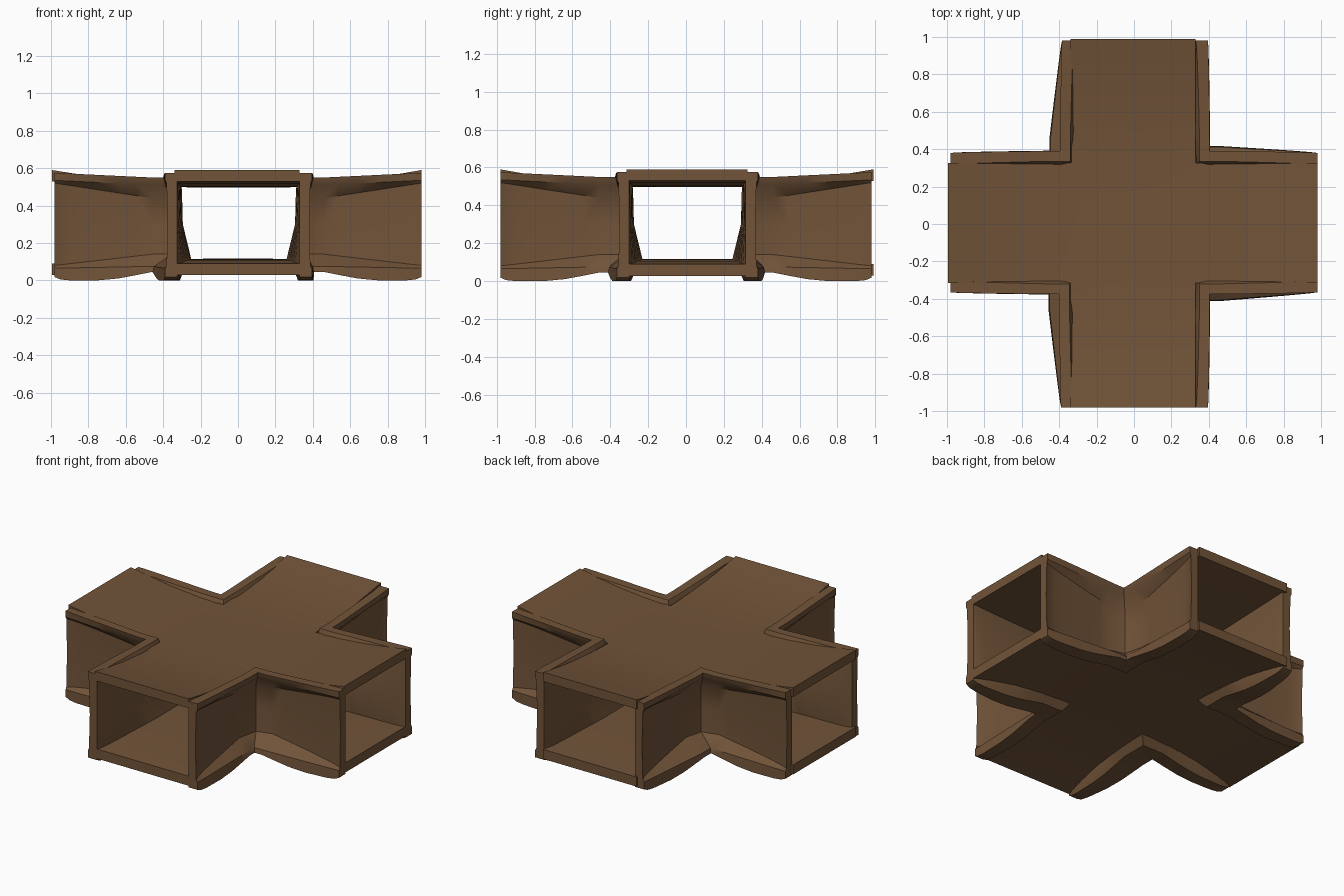
import bpy, bmesh, math

if "Cube" in bpy.data.objects:
    bpy.data.objects.remove(bpy.data.objects["Cube"])

wood = bpy.data.materials.new("brown earth")
wood.diffuse_color = (0.165, 0.087, 0.04, 1)
wood.use_nodes = True
wood.node_tree.nodes["Principled BSDF"].inputs["Base Color"].default_value = wood.diffuse_color


def finish(bm, name, angle=25):
    bmesh.ops.recalc_face_normals(bm, faces=bm.faces[:])
    me = bpy.data.meshes.new(name)
    bm.to_mesh(me)
    bm.free()
    ob = bpy.data.objects.new(name, me)
    bpy.context.collection.objects.link(ob)
    me.materials.append(wood)
    bpy.ops.object.select_all(action='DESELECT')
    ob.select_set(True)
    bpy.context.view_layer.objects.active = ob
    bpy.ops.object.shade_smooth_by_angle(angle=math.radians(angle))
    return ob


def lerp(a, b, t):
    return a + (b - a) * t


# cross-shaped panel, thin in the middle and thick at the arm ends
# mid and end are (top z, bottom z)
def slab(name, xs, ys, mid, end):
    bm = bmesh.new()
    layers = []
    for side in (0, 1):
        grid = {}
        for i, x in enumerate(xs):
            for j, y in enumerate(ys):
                r = min(1, max(abs(x), abs(y)) / 0.97)
                z = lerp(mid[side], end[side], r ** 3)
                grid[i, j] = bm.verts.new((x, y, z))
        layers.append(grid)
    top, bot = layers
    a, b = 4, len(xs) - 5          # index range of the arm width
    cells = {(i, j) for i in range(len(xs) - 1) for j in range(len(ys) - 1)
             if a <= i < b or a <= j < b}
    for i, j in cells:
        ring = [(i, j), (i + 1, j), (i + 1, j + 1), (i, j + 1)]
        for g in (top, bot):
            bm.faces.new([g[k] for k in ring])
        sides = [(i, j - 1), (i + 1, j), (i, j + 1), (i - 1, j)]
        for k, nb in enumerate(sides):
            if nb not in cells:
                p, q = ring[k], ring[(k + 1) % 4]
                bm.faces.new((top[p], top[q], bot[q], bot[p]))
    bmesh.ops.delete(bm, geom=[v for v in bm.verts if not v.link_faces], context='VERTS')
    return finish(bm, name)


xs = [-0.995, -0.85, -0.7, -0.5, -0.34, -0.15, 0.0, 0.15, 0.33, 0.5, 0.7, 0.85, 0.98]
ys = [-0.98, -0.85, -0.7, -0.5, -0.315, -0.15, 0.0, 0.15, 0.325, 0.5, 0.7, 0.85, 0.99]
slab("roof", xs, ys, (0.52, 0.497), (0.59, 0.53))
slab("floor", xs, ys, (0.116, 0.095), (0.09, 0.028))

# wall section as (offset, z): up the outside, then down the inside
END = [(0, 0.018), (0, 0.065), (-0.008, 0.08), (-0.014, 0.3), (-0.008, 0.52), (0, 0.535),
       (0, 0.575), (-0.065, 0.575), (-0.065, 0.52), (-0.065, 0.3), (-0.065, 0.08), (-0.065, 0.018)]
CORNER = [(0.012, 0.045), (0.006, 0.075), (-0.062, 0.14), (-0.068, 0.3), (-0.062, 0.44), (0, 0.51),
          (0.01, 0.55), (-0.045, 0.55), (-0.085, 0.49), (-0.09, 0.3), (-0.135, 0.115), (-0.08, 0.045)]
N = len(END)
PANEL = (2, 3, 4)                  # recessed outside panel
INNER = (8, 9)


def wall(name, sx, sy, ox, oy, flare_x, flare_y):
    bm = bmesh.new()
    rings = []
    steps = [0.98, 0.95, 0.9, 0.83, 0.75, 0.64, 0.54, 0.46]

    def ring(axis, t):
        w = min(1, (0.98 - t) / 0.52)
        out = []
        for k in range(N):
            (a, za), (b, zb) = END[k], CORNER[k]
            z = lerp(za, zb, w)
            d = lerp(a, b, w ** 0.55)
            if k in (0, N - 1):    # lower lip sags mid-arm
                z = max(0.0, z - 0.035 * math.sin(math.pi * w ** 0.7))
            flare = w if k < 2 else 0
            x, y = ox + d + flare_x * flare, oy + d + flare_y * flare
            if axis == 'y':
                y = t
            elif axis == 'x':
                x = t
            elif k in PANEL or k in INNER:   # rounded inner corner
                x += 0.028
                y += 0.028
            out.append(bm.verts.new((sx * x, sy * y, z)))
        rings.append(out)

    for t in steps:
        ring('y', t)
    ring('corner', 0.4)
    for t in reversed(steps):
        ring('x', t)
    for r, s in zip(rings, rings[1:]):
        for k in range(N):
            m = (k + 1) % N
            bm.faces.new((r[k], r[m], s[m], s[k]))
    bm.faces.new(rings[0])
    bm.faces.new(rings[-1])
    finish(bm, name, 35)


# four corner walls
wall("back_right_wall", 1, 1, 0.395, 0.38, 0.0, 0.025)
wall("back_left_wall", -1, 1, 0.385, 0.38, 0.055, 0.0)
wall("front_left_wall", -1, -1, 0.39, 0.365, 0.055, 0.0)
wall("front_right_wall", 1, -1, 0.395, 0.365, 0.0, 0.035)
